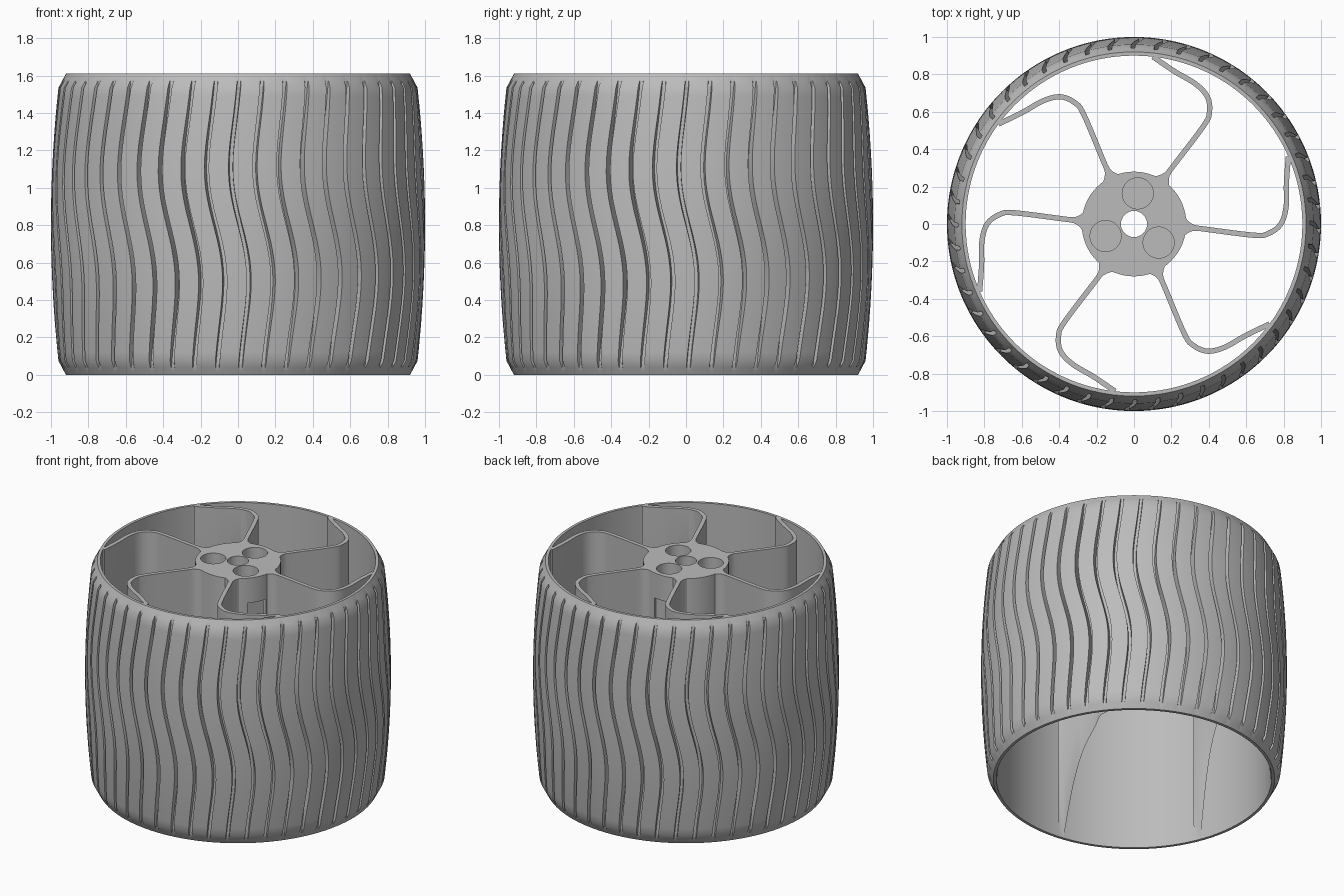
import bpy, bmesh, math
from mathutils import Vector, Matrix

cube = bpy.data.objects.get("Cube")
if cube:
    bpy.data.objects.remove(cube)

H = 1.61           # wheel width
MID = H / 2
BLOCKS = 48        # tread blocks
BORE = 0.9         # inner radius of the rim
HUB_R = 0.28
HUB_BOTTOM = 1.05

grey = bpy.data.materials.new("plain grey")
grey.use_nodes = True
grey.diffuse_color = (0.5, 0.5, 0.5, 1)
grey.node_tree.nodes["Principled BSDF"].inputs["Base Color"].default_value = (0.5, 0.5, 0.5, 1)


def finish(name, bm):
    """Turn a bmesh into a smooth-by-angle object."""
    bmesh.ops.recalc_face_normals(bm, faces=bm.faces[:])
    mesh = bpy.data.meshes.new(name)
    bm.to_mesh(mesh)
    bm.free()
    mesh.materials.append(grey)
    obj = bpy.data.objects.new(name, mesh)
    bpy.context.collection.objects.link(obj)
    smooth(obj)
    return obj


def smooth(obj):
    bpy.ops.object.select_all(action='DESELECT')
    obj.select_set(True)
    bpy.context.view_layer.objects.active = obj
    bpy.ops.object.shade_smooth_by_angle(angle=math.radians(30))


# Tyre: crowned tread with wavy grooves, closed by the bore of the rim
def crown(z):
    edge = min(z, H - z)
    if edge < 0.075:
        return 0.92 + 0.04 * edge / 0.075
    return 1 - 0.04 * ((z - MID) / (MID - 0.075)) ** 2


def wave(z):
    t = math.pi * (z - MID) / MID
    return 0.01 - 0.045 * (math.sin(t) + 0.25 * math.sin(2 * t))


def build_tyre():
    bm = bmesh.new()
    pitch = 2 * math.pi / BLOCKS
    # position within one block, and whether it lies on the groove floor
    columns = [(-0.09, False), (-0.07, True), (0.07, True), (0.09, False),
               (0.36, False), (0.64, False)]
    inner = [0.02, 0.04] + [0.075 + (H - 0.15) * i / 32 for i in range(33)] + [H - 0.04, H - 0.02]
    levels = [(z, False) for z in [0] + inner + [H]] + [(H, True), (0, True)]
    rows = []
    for z, bore in levels:
        row = []
        for k in range(BLOCKS):
            for frac, floor in columns:
                r = BORE if bore else crown(z)
                if floor and not bore:
                    r = min(r, 0.94)
                a = (k + frac) * pitch - math.pi / 2 + wave(z)
                row.append(bm.verts.new((r * math.cos(a), r * math.sin(a), z)))
        rows.append(row)
    n = len(rows[0])
    for i, low in enumerate(rows):
        high = rows[(i + 1) % len(rows)]
        for j in range(n):
            k = (j + 1) % n
            bm.faces.new((low[j], low[k], high[k], high[j]))
    finish("tyre", bm)


# Spokes: thin curved walls whose lower edge sweeps down towards the rim
def lower_edge(r):
    steps = [(0, HUB_BOTTOM), (0.78, HUB_BOTTOM), (0.83, 0.94), (0.87, 0.4), (0.895, 0), (2, 0)]
    for (r0, z0), (r1, z1) in zip(steps, steps[1:]):
        if r <= r1:
            return z0 + (z1 - z0) * (r - r0) / (r1 - r0)


def smooth_path(points, steps=7):
    """Catmull-Rom curve through the points."""
    p = [Vector(q) for q in points]
    p = [2 * p[0] - p[1]] + p + [2 * p[-1] - p[-2]]
    out = []
    for a, b, c, d in zip(p, p[1:], p[2:], p[3:]):
        for i in range(steps):
            t = i / steps
            out.append(0.5 * (2 * b + (c - a) * t + (2 * a - 5 * b + 4 * c - d) * t * t
                              + (3 * b - a - 3 * c + d) * t ** 3))
    return out + [p[-2]]


def build_spoke(index):
    bm = bmesh.new()
    path = smooth_path([(0.26, -0.015), (0.36, -0.025), (0.64, -0.06), (0.72, -0.05),
                        (0.785, 0), (0.813, 0.09), (0.815, 0.22), (0.825, 0.36)])
    turn = Matrix.Rotation(index * math.pi / 3, 3, 'Z')
    rings = []
    for i, p in enumerate(path):
        tangent = (path[min(i + 1, len(path) - 1)] - path[max(i - 1, 0)]).normalized()
        side = Vector((-tangent.y, tangent.x))
        half = 0.014 + 0.05 * max(0, 1 - (p.length - 0.26) / 0.075) ** 2   # hub fillet
        a, b = p + side * half, p - side * half
        ring = []
        for q, top in ((a, True), (b, True), (b, False), (a, False)):
            z = H if top else lower_edge(q.length)
            ring.append(bm.verts.new(turn @ Vector((q.x, q.y, z))))
        rings.append(ring)
    for r0, r1 in zip(rings, rings[1:]):
        for j in range(4):
            k = (j + 1) % 4
            bm.faces.new((r0[j], r0[k], r1[k], r1[j]))
    bm.faces.new(rings[0])
    bm.faces.new(rings[-1])
    finish(f"spoke_{index + 1}", bm)


# Hub: disc with an axle hole, three round pockets and three side slots
def drum(name, radius, bottom, top, x=0, y=0):
    bm = bmesh.new()
    bmesh.ops.create_cone(bm, cap_ends=True, segments=64, radius1=radius, radius2=radius,
                          depth=top - bottom,
                          matrix=Matrix.Translation((x, y, (top + bottom) / 2)))
    return finish(name, bm)


def side_slot(angle):
    bm = bmesh.new()
    place = (Matrix.Rotation(angle, 4, 'Z') @ Matrix.Translation((0.29, 0, 1.31))
             @ Matrix.Diagonal((0.08, 0.14, 0.24, 1)))
    bmesh.ops.create_cube(bm, size=1, matrix=place)
    return finish("slot_cutter", bm)


def build_hub():
    hub = drum("hub", HUB_R, HUB_BOTTOM, H)
    cutters = [drum("axle_cutter", 0.07, HUB_BOTTOM - 0.1, H + 0.1)]
    for k in range(3):
        a = math.radians(83 + 120 * k)
        cutters.append(drum("pocket_cutter", 0.083, H - 0.3, H + 0.1,
                            0.165 * math.cos(a), 0.165 * math.sin(a)))
        cutters.append(side_slot(math.radians(92 + 120 * k)))
    for cutter in cutters:
        cutter.hide_render = True
        mod = hub.modifiers.new("cut", 'BOOLEAN')
        mod.operation, mod.solver, mod.object = 'DIFFERENCE', 'EXACT', cutter
        bpy.context.view_layer.objects.active = hub
        bpy.ops.object.modifier_apply(modifier=mod.name)
        bpy.data.objects.remove(cutter)
    smooth(hub)


build_tyre()
for s in range(6):
    build_spoke(s)
build_hub()
